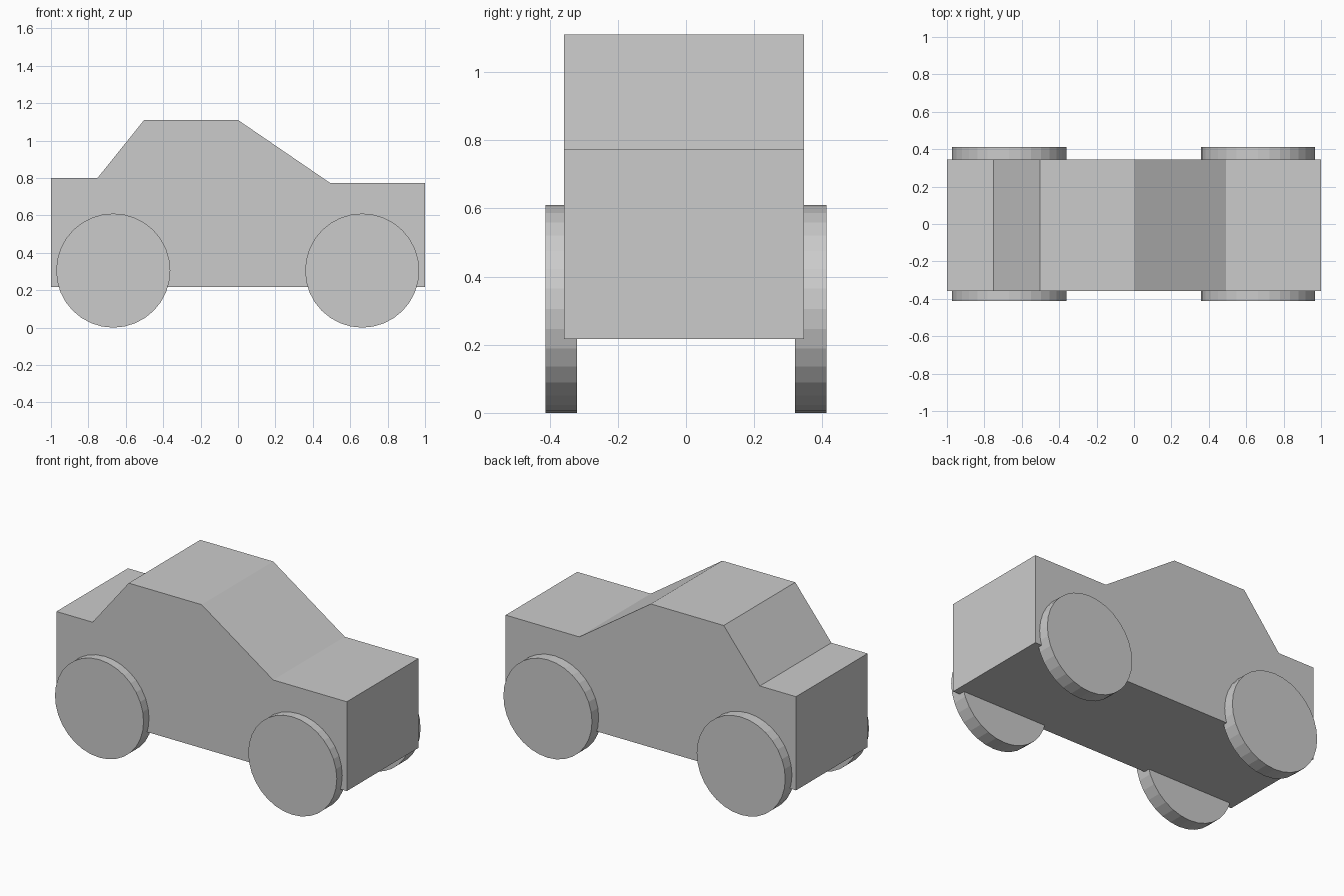
import bpy, bmesh, math

if "Cube" in bpy.data.objects:
    bpy.data.objects.remove(bpy.data.objects["Cube"])

# Car body: side profile extruded across the width
PROFILE = [(-1, 0.217), (1, 0.217), (1, 0.773), (0.493, 0.773),
           (0, 1.11), (-0.502, 1.11), (-0.751, 0.80), (-1, 0.80)]
BODY_BACK, BODY_FRONT = 0.346, -0.358

bm = bmesh.new()
face = bm.faces.new([bm.verts.new((x, BODY_FRONT, z)) for x, z in PROFILE])
extruded = bmesh.ops.extrude_face_region(bm, geom=[face], use_keep_orig=True)["geom"]
bmesh.ops.translate(bm, vec=(0, BODY_BACK - BODY_FRONT, 0),
                    verts=[v for v in extruded if isinstance(v, bmesh.types.BMVert)])
bmesh.ops.recalc_face_normals(bm, faces=bm.faces)
mesh = bpy.data.meshes.new("car_body")
bm.to_mesh(mesh)
bm.free()
bpy.context.collection.objects.link(bpy.data.objects.new("car_body", mesh))

# Wheels: four flat-sided discs, partly sunk into the body
RADIUS, INNER, OUTER = 0.305, 0.32, 0.412
for end, x in (("rear", -0.667), ("front", 0.664)):
    for side, s in (("left", 1), ("right", -1)):
        bpy.ops.mesh.primitive_cylinder_add(
            vertices=32, radius=RADIUS, depth=OUTER - INNER,
            location=(x, s * (INNER + OUTER) / 2, RADIUS),
            rotation=(math.pi / 2, 0, 0))
        bpy.context.object.name = f"{end}_{side}_wheel"
